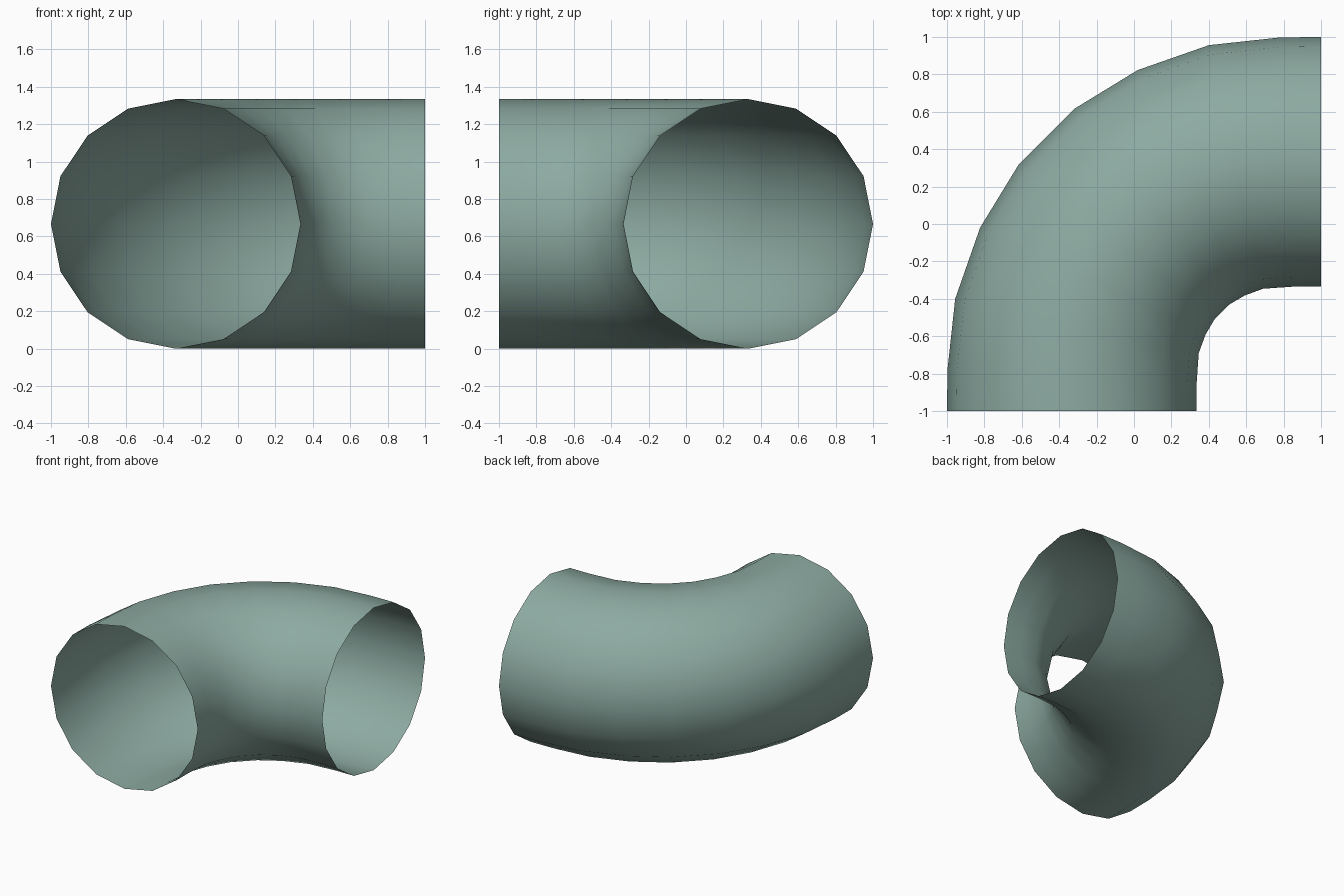
import bpy, bmesh
from math import sin, cos, tau
from mathutils import Vector

cube = bpy.data.objects.get("Cube")
if cube:
    bpy.data.objects.remove(cube, do_unlink=True)

RADIUS, SIDES = 0.667, 16

# Grey-green paint
paint = bpy.data.materials.new("grey_green")
paint.use_nodes = True
colour = (0.265, 0.405, 0.36, 1)
paint.diffuse_color = colour
paint.node_tree.nodes["Principled BSDF"].inputs["Base Color"].default_value = colour

# Centre line: half of the bend, then mirrored across the diagonal
half = [(-0.333, -1), (-0.331, -0.813), (-0.305, -0.545), (-0.22, -0.305), (-0.092, -0.094)]
path = [Vector((x, y, RADIUS)) for x, y in half]
path += [Vector((-y, -x, RADIUS)) for x, y in reversed(half)]


def tangent(i):
    """Mean direction of the segments that meet at a path point."""
    if i == 0:
        return Vector((0, 1, 0))
    if i == len(path) - 1:
        return Vector((1, 0, 0))
    before = (path[i] - path[i - 1]).normalized()
    after = (path[i + 1] - path[i]).normalized()
    return (before + after).normalized()


# Open pipe: one ring per path point, bridged with quads
bm = bmesh.new()
up = Vector((0, 0, 1))
rings = []
for i, centre in enumerate(path):
    side = tangent(i).cross(up)
    angles = [tau * k / SIDES for k in range(SIDES)]
    rings.append([bm.verts.new(centre + RADIUS * (side * cos(a) + up * sin(a))) for a in angles])
for a, b in zip(rings, rings[1:]):
    for k in range(SIDES):
        n = (k + 1) % SIDES
        face = bm.faces.new((a[k], b[k], b[n], a[n]))
        face.smooth = True

# Make the normals point away from the centre line
bm.normal_update()
first = bm.faces[:][0]
if first.normal.dot(first.calc_center_median() - path[0]) < 0:
    bmesh.ops.reverse_faces(bm, faces=bm.faces[:])

mesh = bpy.data.meshes.new("pipe_elbow")
bm.to_mesh(mesh)
bm.free()
mesh.materials.append(paint)
elbow = bpy.data.objects.new("pipe_elbow", mesh)
bpy.context.collection.objects.link(elbow)
